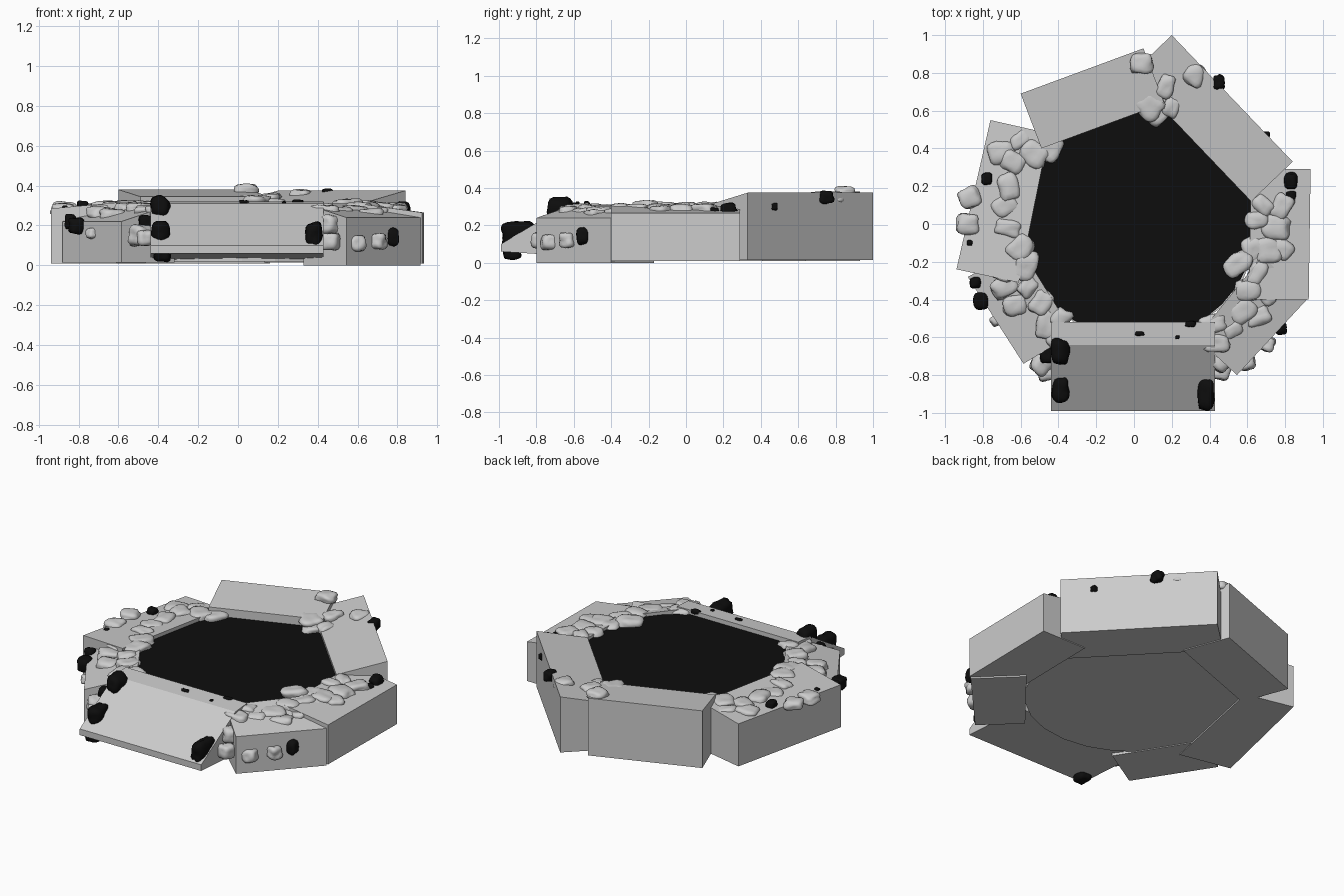
import bpy, bmesh, math, random
from mathutils import Vector, noise

black = bpy.data.materials.new("black")
black.diffuse_color = (0.004, 0.004, 0.004, 1)


def finish(bm, name, mat=None):
    bmesh.ops.recalc_face_normals(bm, faces=bm.faces)
    me = bpy.data.meshes.new(name)
    bm.to_mesh(me)
    bm.free()
    ob = bpy.data.objects.new(name, me)
    bpy.context.collection.objects.link(ob)
    if mat:
        me.materials.append(mat)
    return ob


def loft(name, lower, upper):
    """Closed solid between two matching outlines."""
    bm = bmesh.new()
    lo = [bm.verts.new(p) for p in lower]
    hi = [bm.verts.new(p) for p in upper]
    bm.faces.new(lo)
    bm.faces.new(hi)
    for i in range(len(lo)):
        j = (i + 1) % len(lo)
        bm.faces.new((lo[i], lo[j], hi[j], hi[i]))
    return finish(bm, name)


def block(name, corners, z0, z_out, z_in):
    """Rim block: two outer then two inner corners, top sloping between them."""
    tops = (z_out, z_out, z_in, z_in)
    loft(name, [(x, y, z0) for x, y in corners],
         [(x, y, z) for (x, y), z in zip(corners, tops)])


def disc(name, r, z0, z1, n, mat=None):
    ring = [(0.02 + r * math.cos(2 * math.pi * i / n),
             0.02 + r * math.sin(2 * math.pi * i / n)) for i in range(n)]
    ob = loft(name, [(x, y, z0) for x, y in ring], [(x, y, z1) for x, y in ring])
    if mat:
        ob.data.materials.append(mat)


def rock(name, pos, size, angle, seed, mat=None):
    """Boxy rounded lump with gentle noise."""
    bm = bmesh.new()
    bmesh.ops.create_icosphere(bm, subdivisions=3, radius=1)
    off = Vector((seed * 3.7, seed * 1.3, seed * 2.1))
    c, s = math.cos(angle), math.sin(angle)
    for v in bm.verts:
        p = v.co.copy()
        p *= (abs(p.x) ** 4 + abs(p.y) ** 4 + abs(p.z) ** 4) ** -0.25 * 0.95
        p *= 1 + 0.25 * noise.noise(v.co * 1.3 + off)
        x, y, z = p.x * size[0], p.y * size[1], p.z * size[2]
        v.co = (pos[0] + c * x - s * y, pos[1] + s * x + c * y, pos[2] + z)
    for f in bm.faces:
        f.smooth = True
    return finish(bm, name, mat)


# rim blocks
block("back_left_block", [(-0.60, 0.69), (0.05, 0.93), (0.16, 0.64), (-0.49, 0.40)], 0.01, 0.38, 0.345)
block("back_right_block", [(0.20, 1.0), (0.84, 0.33), (0.62, 0.12), (-0.02, 0.79)], 0.015, 0.375, 0.31)
block("right_block", [(0.935, 0.29), (0.925, -0.40), (0.61, -0.40), (0.62, 0.29)], 0.01, 0.265, 0.31)
block("front_right_block", [(0.915, -0.40), (0.545, -0.80), (0.33, -0.60), (0.68, -0.17)], 0.0, 0.24, 0.31)
block("front_left_block", [(-0.88, -0.28), (-0.585, -0.74), (-0.32, -0.58), (-0.60, -0.13)], 0.015, 0.22, 0.31)
block("left_block", [(-0.76, 0.55), (-0.94, -0.24), (-0.61, -0.31), (-0.45, 0.48)], 0.01, 0.285, 0.315)

# front ramp slab, profile extruded along x
profile = [(-0.52, 0.32), (-0.64, 0.31), (-0.99, 0.10), (-0.99, 0.06), (-0.52, 0.03)]
loft("front_ramp", [(-0.44, y, z) for y, z in profile], [(0.43, y, z) for y, z in profile])

# black pool over a grey floor
disc("floor", 0.64, 0.02, 0.27, 24)
disc("pool", 0.63, 0.272, 0.292, 32, black)

# loose stones on the rim, grouped by side: x, y, z
random.seed(4)
back = [(.17, .73, .33), (.2, .62, .30), (.08, .63, .32), (.13, .58, .29)]
left = [(-.6, .45, .28), (-.53, .37, .29), (-.44, .40, .29), (-.64, .33, .29), (-.67, .2, .29),
        (-.68, .1, .28), (-.67, -.02, .29), (-.6, -.13, .29), (-.7, -.24, .27), (-.57, -.22, .29),
        (-.69, -.33, .26), (-.63, -.43, .25), (-.56, -.33, .28), (-.49, -.42, .28),
        (-.46, -.53, .27), (-.39, -.5, .28), (-.4, -.6, .27), (-.7, .38, .28)]
right = [(.68, .1, .29), (.78, .09, .28), (.65, .02, .29), (.75, -.02, .28), (.71, -.14, .28),
         (.78, -.13, .27), (.63, -.13, .28), (.55, -.21, .30), (.65, -.26, .28), (.6, -.35, .28),
         (.7, -.38, .26), (.66, -.49, .25), (.57, -.46, .27), (.52, -.56, .26),
         (.42, -.53, .28), (.44, -.63, .27)]
for i, pos in enumerate(back + left + right):
    r = random.uniform(0.055, 0.078)
    rock("rim_stone", pos, (r * 1.05, r * random.uniform(0.7, 0.95), 0.035),
         random.uniform(0, 3.1), i + 1)

# round pebbles on top, wedged between blocks and against the outer sides
pebbles = [(.04, .85, .38, .06), (.32, .79, .35, .06), (-.87, .14, .29, .06), (-.88, 0, .28, .06),
           (-.49, -.74, .15, .06), (-.47, -.79, .14, .045), (.46, -.78, .12, .05), (.46, -.72, .2, .06),
           (.60, -.73, .11, .045), (.70, -.63, .12, .045), (-.73, -.51, .16, .03)]
for i, (x, y, z, r) in enumerate(pebbles):
    rock("pebble", (x, y, z), (r, r * 0.95, r * (0.5 if z > 0.25 else 0.9)), i, i + 60)

# black lumps: position, half sizes
lumps = [(.45, .75, .35, .03, .04, .035), (.83, .23, .28, .035, .045, .04), (.83, .15, .27, .03, .025, .025),
         (.70, .47, .30, .02, .02, .02), (-.78, .24, .30, .03, .03, .025), (-.87, -.10, .28, .015, .015, .02),
         (-.84, -.31, .22, .03, .03, .04), (-.81, -.41, .20, .04, .045, .04), (-.39, -.67, .29, .05, .07, .06),
         (-.39, -.88, .17, .045, .065, .055), (.38, -.90, .15, .042, .09, .07), (.78, -.55, .14, .03, .035, .045),
         (.03, -.58, .315, .025, .012, .012), (.30, -.53, .315, .03, .015, .015), (.23, -.60, .313, .01, .01, .01),
         (-.38, -.93, .06, .045, .05, .04), (-.46, -.69, .20, .04, .05, .05)]
for i, (x, y, z, sx, sy, sz) in enumerate(lumps):
    rock("black_lump", (x, y, z), (sx, sy, sz), 0, i + 90, black)
